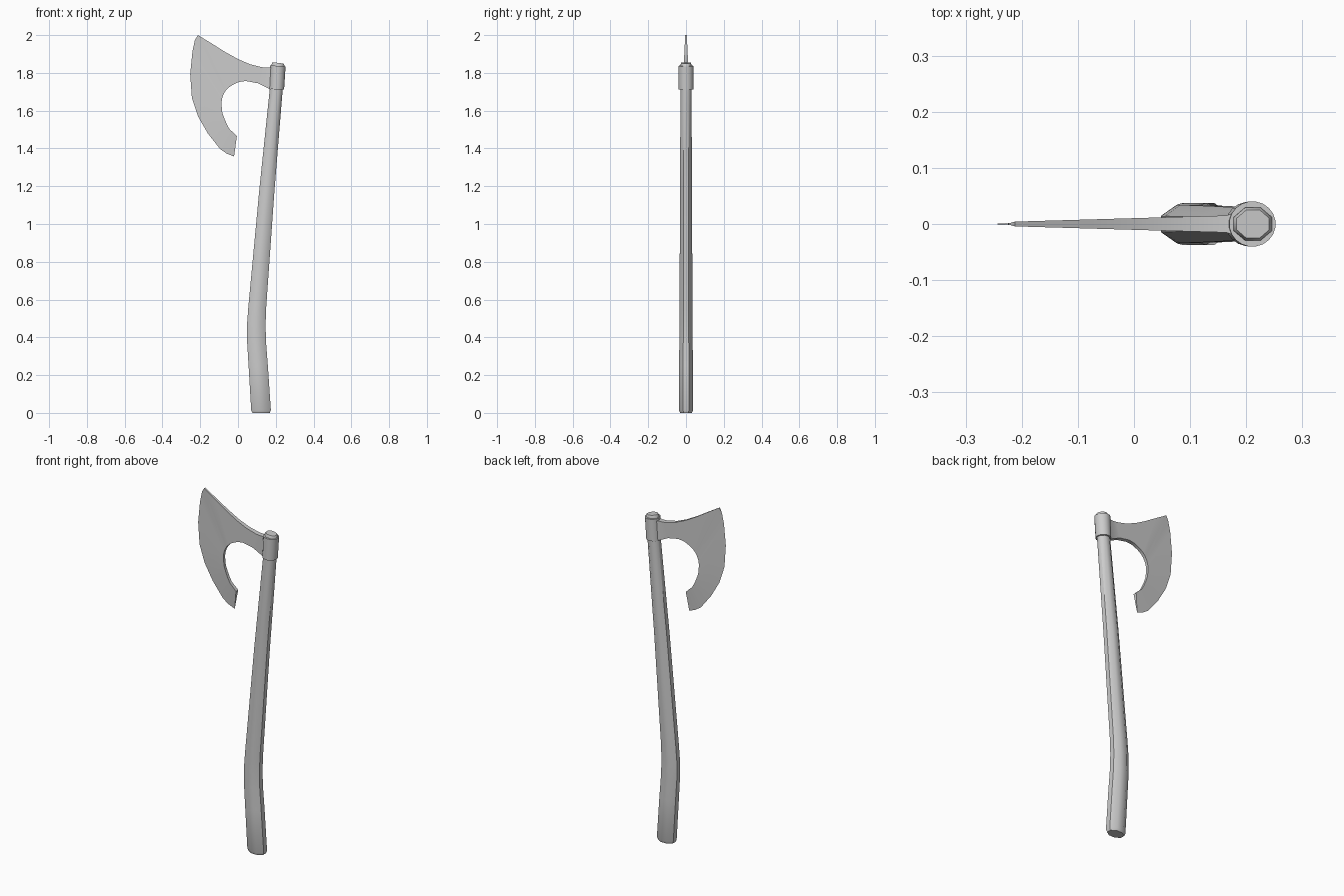
import bpy, bmesh, math

if "Cube" in bpy.data.objects:
    bpy.data.objects.remove(bpy.data.objects["Cube"])


def finish(name, bm, angle):
    bmesh.ops.recalc_face_normals(bm, faces=bm.faces)
    me = bpy.data.meshes.new(name)
    bm.to_mesh(me)
    bm.free()
    ob = bpy.data.objects.new(name, me)
    bpy.context.collection.objects.link(ob)
    bpy.ops.object.select_all(action='DESELECT')
    ob.select_set(True)
    bpy.context.view_layer.objects.active = ob
    bpy.ops.object.shade_smooth_by_angle(angle=math.radians(angle))
    return ob


def loft(name, sections, sides, angle):
    """Sections are (centre x, z, half width x, half width y, tilt)."""
    bm = bmesh.new()
    k = 1 / math.cos(math.pi / sides)
    rings = []
    for cx, z, rx, ry, tilt in sections:
        ring = []
        for i in range(sides):
            a = 2 * math.pi * (i + 0.5) / sides
            dx = k * rx * math.cos(a)
            ring.append(bm.verts.new((cx + dx, k * ry * math.sin(a), z - dx * tilt)))
        rings.append(ring)
    for a, b in zip(rings, rings[1:]):
        for i in range(sides):
            j = (i + 1) % sides
            bm.faces.new((a[i], a[j], b[j], b[i]))
    bm.faces.new(rings[0])
    bm.faces.new(rings[-1])
    return finish(name, bm, angle)


# Bent octagonal wooden handle with softened ends
loft("handle", [
    (0.122, 0.000, 0.046, 0.031, 0),
    (0.122, 0.014, 0.052, 0.037, 0),
    (0.107, 0.250, 0.051, 0.037, 0.0),
    (0.098, 0.380, 0.050, 0.035, 0.0),
    (0.097, 0.470, 0.049, 0.034, 0.04),
    (0.102, 0.560, 0.047, 0.034, 0.08),
    (0.153, 1.180, 0.040, 0.032, 0.08),
    (0.203, 1.720, 0.034, 0.029, 0.08),
    (0.212, 1.842, 0.034, 0.029, 0.12),
    (0.212, 1.853, 0.029, 0.025, 0.12),
], 8, 50)

# Metal socket around the handle top
loft("socket", [
    (0.204, 1.713, 0.040, 0.039, 0.03),
    (0.211, 1.837, 0.041, 0.040, 0.06),
], 20, 40)

# Blade: outer outline (top edge, then cutting edge) paired with inner outline
top_edge = [(0.185, 1.828), (0.165, 1.828), (0.127, 1.830), (0.063, 1.846),
            (0.000, 1.873), (-0.070, 1.912), (-0.140, 1.956), (-0.212, 2.0)]
cutting_edge = [(-0.228, 1.975), (-0.241, 1.915), (-0.253, 1.793),
                (-0.244, 1.667), (-0.212, 1.570), (-0.160, 1.480),
                (-0.095, 1.397), (-0.060, 1.373), (-0.021, 1.357)]
inner = [(0.185, 1.708), (0.165, 1.716), (0.106, 1.745), (0.042, 1.757),
         (0.005, 1.752), (-0.030, 1.736), (-0.052, 1.720), (-0.068, 1.702),
         (-0.077, 1.685), (-0.084, 1.665), (-0.088, 1.640), (-0.083, 1.590),
         (-0.072, 1.558), (-0.058, 1.526), (-0.045, 1.502), (-0.024, 1.483),
         (-0.006, 1.465)]


def half_thickness(x):
    return 0.023 if x > 0.17 else 0.004 + 0.029 * (x + 0.22)


bm = bmesh.new()


def pair(p, sharp=False):
    x, z = p
    if sharp:
        v = bm.verts.new((x, 0, z))
        return v, v
    h = half_thickness(x)
    return bm.verts.new((x, -h, z)), bm.verts.new((x, h, z))


outer_v = [pair(p) for p in top_edge] + [pair(p, True) for p in cutting_edge]
inner_v = [pair(p) for p in inner]


def face(*vs):
    vs = list(dict.fromkeys(vs))
    if len(vs) > 2:
        bm.faces.new(vs)


for i in range(len(inner) - 1):
    a, b, c, d = outer_v[i], outer_v[i + 1], inner_v[i + 1], inner_v[i]
    for s in (0, 1):
        face(a[s], b[s], c[s], d[s])
    face(a[0], a[1], b[1], b[0])
    face(d[0], d[1], c[1], c[0])
for i in (0, -1):
    face(outer_v[i][0], outer_v[i][1], inner_v[i][1], inner_v[i][0])
finish("blade", bm, 30)
